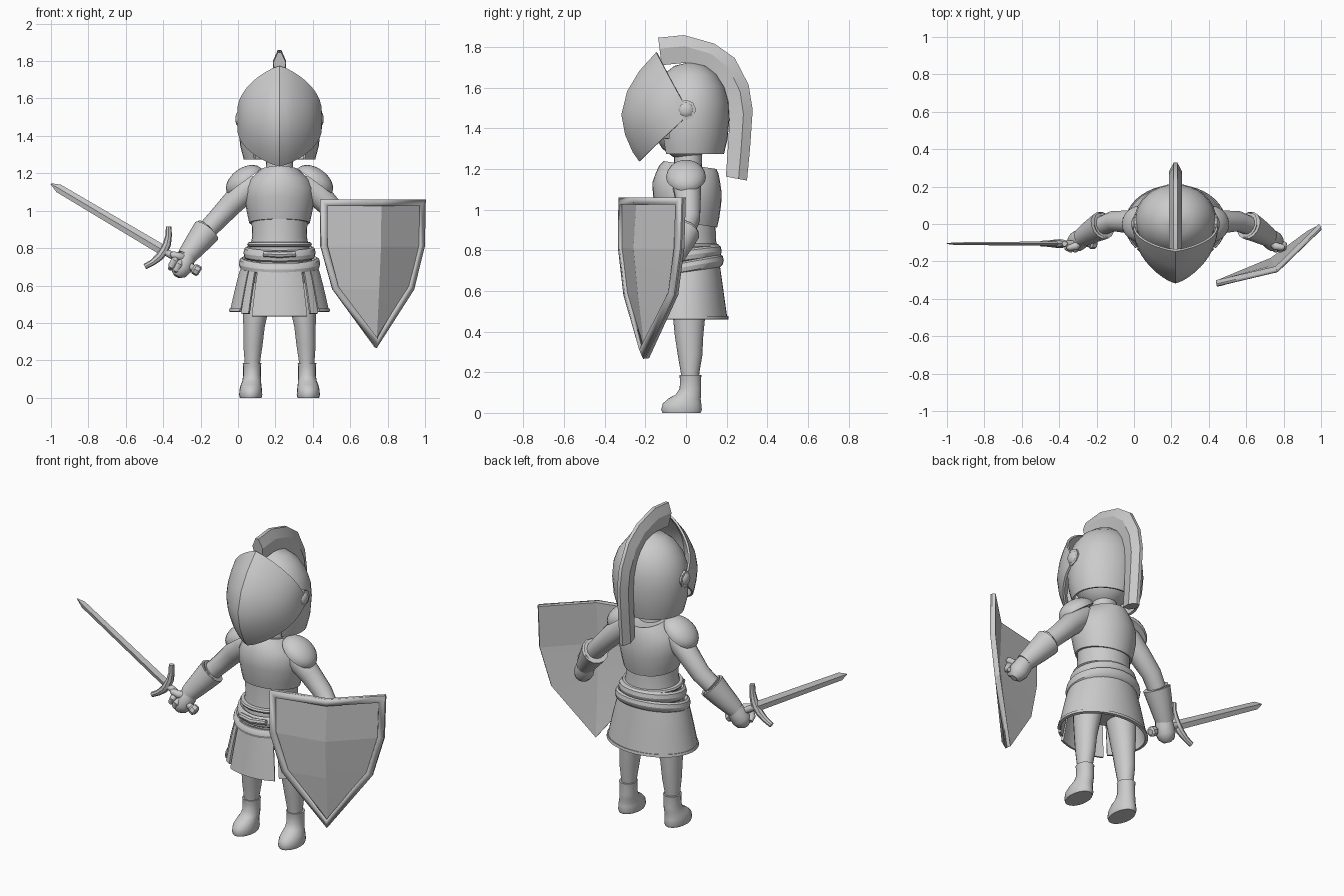
import bpy, bmesh, math
from mathutils import Vector, Matrix

CX = 0.222  # body centre line
grey = bpy.data.materials.new("plain grey")
grey.diffuse_color = (0.6, 0.6, 0.6, 1)


def make(name, verts, faces, thick=0, angle=38, twin=False, drop=None):
    """Mesh object; twin adds a copy mirrored about the body centre line."""
    if twin:
        make("right_" + name, verts, faces, thick, angle, False, drop)
        verts = [(2 * CX - v[0], v[1], v[2]) for v in verts]
        name = "left_" + name
    me = bpy.data.meshes.new(name)
    me.from_pydata([tuple(v) for v in verts], [], faces)
    bm = bmesh.new()
    bm.from_mesh(me)
    if drop:
        gone = [f for f in bm.faces if drop(f.calc_center_median())]
        bmesh.ops.delete(bm, geom=gone, context='FACES')
    bmesh.ops.recalc_face_normals(bm, faces=bm.faces)
    bm.to_mesh(me)
    bm.free()
    me.materials.append(grey)
    ob = bpy.data.objects.new(name, me)
    bpy.context.collection.objects.link(ob)
    for o in bpy.context.selected_objects:
        o.select_set(False)
    ob.select_set(True)
    bpy.context.view_layer.objects.active = ob
    if thick:
        m = ob.modifiers.new("shell", 'SOLIDIFY')
        m.thickness, m.offset = thick, 0
        bpy.ops.object.modifier_apply(modifier=m.name)
    bpy.ops.object.shade_smooth_by_angle(angle=math.radians(angle))
    return ob


def loft(name, rings, closed=True, caps=True, **kw):
    """Skin a list of equal-length rings."""
    n = len(rings[0])
    faces = [(i * n + j, i * n + (j + 1) % n, (i + 1) * n + (j + 1) % n, (i + 1) * n + j)
             for i in range(len(rings) - 1) for j in range(n if closed else n - 1)]
    if caps and closed:
        faces += [tuple(range(n)), tuple(range(len(rings) * n - n, len(rings) * n))]
    return make(name, [p for r in rings for p in r], faces, **kw)


def stack(name, rows, n=28, a0=0, a1=360, tilt=0, **kw):
    """Horizontal ellipses (cx, cy, z, rx, ry); angle 0 is the front."""
    full = a1 - a0 == 360
    rings = []
    for cx, cy, z, rx, ry in rows:
        ring = []
        for j in range(n if full else n + 1):
            a = math.radians(a0 + (a1 - a0) * j / n)
            y = cy - ry * math.cos(a)
            ring.append((cx + rx * math.sin(a), y, z + tilt * y))
        rings.append(ring)
    return loft(name, rings, closed=full, **kw)


def tube(name, path, n=14, **kw):
    """Round sweep through (x, y, z, radius[, radius along y])."""
    rings = []
    for i, p in enumerate(path):
        t = Vector(path[min(i + 1, len(path) - 1)][:3]) - Vector(path[max(i - 1, 0)][:3])
        side = t.cross(Vector((0, 1, 0))).normalized()
        up = side.cross(t).normalized()
        ring = []
        for j in range(n):
            a = 2 * math.pi * j / n
            ring.append(Vector(p[:3]) + side * p[3] * math.cos(a) + up * p[-1] * math.sin(a))
        rings.append(ring)
    return loft(name, rings, **kw)


def dome(name, centre, scale, turn, low=0, **kw):
    """Ellipsoid cap from latitude low up to the pole, turned about y."""
    m = Matrix.Translation(centre) @ Matrix.Rotation(math.radians(turn), 4, 'Y')
    rings = []
    for i in range(9):
        b = math.radians(low + (89 - low) * i / 8)
        rings.append([m @ Vector((scale[0] * math.cos(b) * math.cos(a), scale[1] * math.cos(b) * math.sin(a),
                                  scale[2] * math.sin(b))) for a in [2 * math.pi * k / 20 for k in range(20)]])
    return loft(name, rings, **kw)


def body(rows):
    return [(CX,) + r for r in rows]


# Head and neck
dome("head", (CX, 0, 1.43), (0.165, 0.165, 0.185), 0, low=-89)
stack("neck", body([(0.01, 1.15, 0.09, 0.085), (0.01, 1.21, 0.072, 0.068), (0.01, 1.32, 0.07, 0.068)]))

# Helmet shell with an open face
stack("helmet", body([(0.02, 1.275, 0.184, 0.16), (0.02, 1.35, 0.204, 0.178), (0.02, 1.45, 0.212, 0.187),
                      (0.02, 1.53, 0.205, 0.183), (0.02, 1.6, 0.18, 0.163), (0.02, 1.66, 0.135, 0.125),
                      (0.02, 1.7, 0.08, 0.075), (0.02, 1.717, 0.005, 0.005)]),
      n=32, thick=0.014, caps=False,
      drop=lambda c: c.y < -0.09 and c.z < 1.56)

# Pointed visor: ridge profile swept back to the pivots
ridge = [(-0.142, 1.77), (-0.225, 1.678), (-0.284, 1.58), (-0.312, 1.467),
         (-0.294, 1.37), (-0.257, 1.285), (-0.225, 1.24)]
rings = []
for i, (y, z) in enumerate(ridge):
    pz = 1.53 - 0.09 * i / 6
    ring = []
    for k in range(-10, 11):
        t = abs(k) / 10
        x = CX + math.copysign(0.22 * math.sin(t * math.pi / 2), k)
        ring.append((x, y + (-0.015 - y) * t ** 1.35, z + (pz - z) * t ** 1.3))
    rings.append(ring)
loft("visor", rings, closed=False, thick=0.012)
tube("visor_rivet", [(CX - 0.19, 0, 1.49, 0.05), (CX - 0.222, 0, 1.49, 0.05), (CX - 0.224, 0, 1.49, 0.036),
                     (CX - 0.232, 0, 1.49, 0.028), (CX - 0.236, 0, 1.49, 0.01)], n=8, twin=True)

# Crest: kite section between an outer and an inner curve
outer = [(-0.137, 1.845), (-0.01, 1.858), (0.14, 1.816), (0.24, 1.745), (0.308, 1.614),
         (0.328, 1.49), (0.315, 1.3), (0.3, 1.143)]
inner = [(-0.12, 1.71), (0.0, 1.722), (0.1, 1.69), (0.165, 1.625), (0.203, 1.53),
         (0.214, 1.44), (0.205, 1.29), (0.196, 1.162)]
rings = []
for o, i in zip(outer, inner):
    o, i = Vector((CX, *o)), Vector((CX, *i))
    half = [(0, 0.02), (0.6, 0.034), (1, 0.01)]
    rings.append([i.lerp(o, f) + Vector((w, 0, 0)) for f, w in half] +
                 [i.lerp(o, f) - Vector((w, 0, 0)) for f, w in reversed(half)])
loft("helmet_crest", rings, angle=30)

# Torso: cuirass over a narrower waist
stack("cuirass", body([(0.005, 0.935, 0.162, 0.148), (0.005, 0.98, 0.172, 0.158), (0.005, 1.05, 0.186, 0.168),
                       (0.005, 1.11, 0.185, 0.17), (0.01, 1.16, 0.165, 0.158), (0.015, 1.2, 0.125, 0.145),
                       (0.02, 1.222, 0.1, 0.13), (0.02, 1.215, 0.085, 0.11)]), tilt=-0.15)
stack("waist", body([(0.005, 0.7, 0.18, 0.16), (0.005, 0.8, 0.16, 0.148), (0.005, 0.86, 0.146, 0.142),
                     (0.005, 0.96, 0.15, 0.14)]))


# Belt rolls
def roll(name, z, rx, ry, h, tilt):
    sect = [(math.cos(a) * 0.018, math.sin(a) * h) for a in [2 * math.pi * k / 8 for k in range(9)]]
    stack(name, body([(0, z + dz, rx + d, ry + d) for d, dz in sect]), tilt=tilt, caps=False, n=32)


roll("upper_belt", 0.775, 0.175, 0.158, 0.032, 0.12)
roll("lower_belt", 0.718, 0.2, 0.168, 0.03, 0.18)
roll("waist_cord", 0.82, 0.155, 0.146, 0.014, 0)
tube("belt_buckle", [(CX - 0.085, -0.17, 0.77, 0.016), (CX, -0.185, 0.765, 0.018),
                     (CX + 0.085, -0.17, 0.77, 0.016)], n=8)


# Skirt: wrap, narrow strips and front panel
def skirt(top, bottom, grow):
    return body([(0, top + (bottom - top) * f, 0.188 + 0.072 * f ** 0.8 + grow, 0.16 + 0.038 * f + grow)
                 for f in (0, 0.25, 0.5, 0.75, 0.94, 1)])


stack("skirt_wrap", skirt(0.73, 0.46, 0), n=30, a0=52, a1=308, thick=0.012)
stack("skirt_hem", [(c, y, z, a, b) for c, y, z, a, b in skirt(0.73, 0.46, 0.006)[-2:]],
      n=30, a0=52, a1=308, thick=0.012)
stack("skirt_strip", skirt(0.72, 0.45, 0.004), n=4, a0=-50, a1=-38, thick=0.014, twin=True)
stack("front_panel", skirt(0.72, 0.435, 0.008), n=10, a0=-33, a1=33, thick=0.014)
stack("hips", body([(0.01, 0.56, 0.12, 0.09), (0.01, 0.62, 0.17, 0.14), (0.01, 0.72, 0.18, 0.15)]))

# Legs and boots
stack("leg", [(0.076, 0.02, 0.12, 0.038, 0.04), (0.077, 0.02, 0.2, 0.043, 0.046), (0.08, 0.02, 0.28, 0.052, 0.06),
              (0.086, 0.015, 0.38, 0.058, 0.07), (0.095, 0.015, 0.48, 0.072, 0.08),
              (0.11, 0.015, 0.62, 0.088, 0.09)], n=18, twin=True)
stack("boot", [(0.068, -0.022, 0, 0.058, 0.094), (0.068, -0.022, 0.015, 0.062, 0.1), (0.068, -0.02, 0.045, 0.06, 0.095),
               (0.07, -0.008, 0.07, 0.055, 0.08), (0.073, 0.012, 0.09, 0.05, 0.063), (0.075, 0.022, 0.12, 0.047, 0.053),
               (0.075, 0.022, 0.165, 0.047, 0.052), (0.075, 0.022, 0.186, 0.05, 0.054)], n=20, twin=True)

# Arms, gauntlets and shoulder plates
dome("shoulder_plate", (0.035, 0, 1.158), (0.112, 0.098, 0.07), -36, twin=True)
tube("arm", [(0.1, 0.005, 1.15, 0.06), (0.04, 0.005, 1.11, 0.07), (-0.03, 0.012, 1.04, 0.062),
             (-0.11, 0.015, 0.955, 0.055), (-0.2, -0.02, 0.86, 0.05)], twin=True)
tube("gauntlet_cuff", [(-0.175, -0.01, 0.885, 0.055), (-0.163, -0.005, 0.897, 0.07), (-0.168, -0.007, 0.892, 0.077),
                       (-0.21, -0.03, 0.838, 0.068), (-0.26, -0.06, 0.775, 0.056),
                       (-0.28, -0.072, 0.75, 0.05)], twin=True)
tube("hand", [(-0.265, -0.065, 0.77, 0.045), (-0.285, -0.08, 0.73, 0.052), (-0.303, -0.092, 0.695, 0.055),
              (-0.318, -0.1, 0.668, 0.045), (-0.328, -0.105, 0.65, 0.02)], twin=True)
for i, (x, z) in enumerate([(-0.35, 0.715), (-0.325, 0.695)]):
    tube("finger_%d" % (i + 1), [(x - 0.012, -0.1, z - 0.025, 0.012), (x - 0.004, -0.125, z - 0.01, 0.02),
                                 (x + 0.012, -0.133, z + 0.02, 0.02), (x + 0.02, -0.125, z + 0.038, 0.01)],
         n=10, twin=True)
tube("thumb", [(-0.28, -0.09, 0.75, 0.02), (-0.315, -0.12, 0.755, 0.022), (-0.35, -0.125, 0.765, 0.018),
               (-0.362, -0.125, 0.768, 0.008)], n=10, twin=True)

# Sword, laid out along its own axis
origin, along, across = Vector((-0.4, -0.105, 0.788)), Vector((-0.86, 0, 0.51)), Vector((0.51, 0, 0.86))


def sword_part(name, path, n, angle=25):
    tube(name, [(*(origin + along * a + across * c), *r) for a, c, *r in path], n=n, angle=angle)


sword_part("blade", [(0, 0, 0.028, 0.012), (0.65, 0, 0.023, 0.007), (0.698, 0, 0.003, 0.002)], 4)
sword_part("guard", [(0.04, -0.125, 0.015), (0.016, -0.085, 0.017), (0, -0.04, 0.022), (-0.004, 0, 0.024),
                     (0, 0.04, 0.022), (0.016, 0.085, 0.017), (0.04, 0.125, 0.015)], 8)
sword_part("grip", [(0, 0, 0.019), (-0.2, 0, 0.019)], 10, 40)
sword_part("pommel", [(-0.185, 0, 0.02), (-0.195, 0, 0.029), (-0.22, 0, 0.029), (-0.228, 0, 0.018)], 8)

# Shield: folded plate with a raised border
cols = [(0.44, -0.31, 1.06), (0.762, -0.235, 1.06), (0.995, -0.008, 1.06),
        (0.442, -0.312, 0.81), (0.76, -0.25, 0.81), (0.99, -0.015, 0.81),
        (0.505, -0.285, 0.58), (0.75, -0.228, 0.58), (0.932, -0.045, 0.58), (0.735, -0.19, 0.268)]
plate = make("shield_plate", cols, [(0, 3, 4, 1), (1, 4, 5, 2), (3, 6, 7, 4), (4, 7, 8, 5), (6, 9, 7), (7, 9, 8)],
             thick=0.02, angle=3)
rim = make("shield_rim", [(x, y - 0.01, z) for x, y, z in cols],
           [(0, 3, 4, 1), (1, 4, 5, 2), (3, 6, 7, 4), (4, 7, 8, 5), (6, 9, 7), (7, 9, 8)], angle=3)
bm = bmesh.new()
bm.from_mesh(rim.data)
inside = bm.faces[:]
bmesh.ops.inset_region(bm, faces=inside, thickness=0.035, use_even_offset=True, use_boundary=True)
bmesh.ops.delete(bm, geom=inside, context='FACES')
bm.to_mesh(rim.data)
bm.free()
m = rim.modifiers.new("shell", 'SOLIDIFY')
m.thickness, m.offset = 0.026, 0
